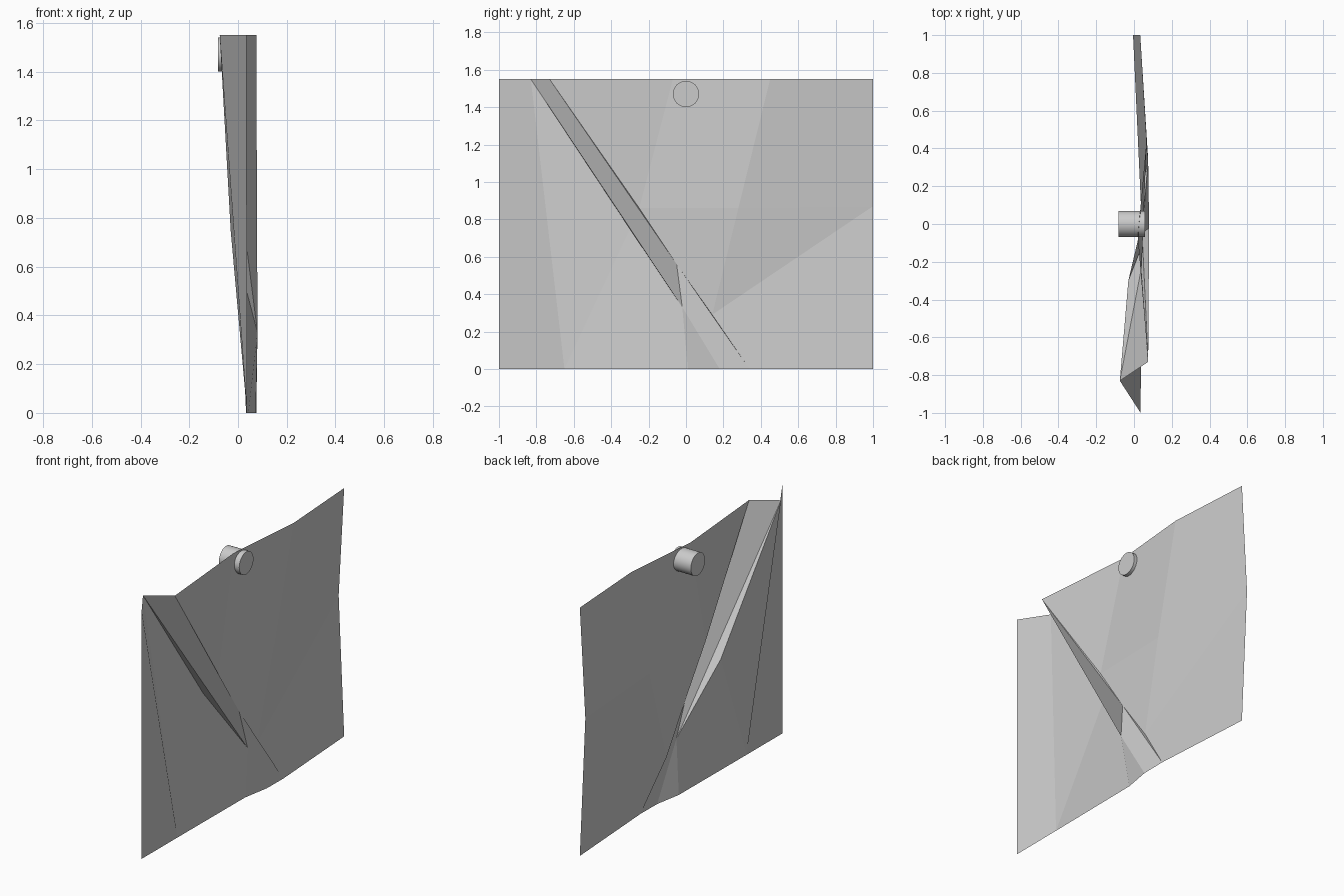
import bpy
import bmesh
import math
from mathutils import Matrix

default_cube = bpy.data.objects.get("Cube")
if default_cube:
    bpy.data.objects.remove(default_cube, do_unlink=True)


def make_material(name, colour):
    material = bpy.data.materials.new(name)
    material.use_nodes = True
    material.diffuse_color = colour
    material.node_tree.nodes["Principled BSDF"].inputs["Base Color"].default_value = colour
    return material


def finish_object(name, bm, material):
    mesh = bpy.data.meshes.new(name)
    bm.to_mesh(mesh)
    bm.free()
    mesh.materials.append(material)
    obj = bpy.data.objects.new(name, mesh)
    bpy.context.collection.objects.link(obj)
    return obj


grey = make_material("plain grey", (0.6, 0.6, 0.6, 1.0))

# Creased sheet: named fold points as bulge, distance along the sheet, height
top = 1.55
fold_points = {
    "front_bottom": (.035, -1, 0),
    "front_top": (.035, -1, top),
    "flap_foot": (.037, -.65, 0),
    "outer_fold_top": (-.075, -.83, top),
    "outer_fold_middle": (-.03, -.3, .748),
    "fold_tip": (.08, -.02, .33),
    "inner_fold_top": (.075, -.73, top),
    "inner_fold_middle": (.04, -.25, .86),
    "inner_fold_end": (.043, -.05, .56),
    "tip_foot": (.043, .01, 0),
    "ridge_foot": (.073, .18, 0),
    "crease_foot": (.075, .34, 0),
    "crease_middle": (.035, .14, .29),
    "valley_top": (.02, -.07, top),
    "crest_top": (.067, .45, top),
    "crest_middle": (.055, .28, .86),
    "back_bottom": (.033, 1, 0),
    "back_middle": (-.005, 1, .87),
    "back_top": (.033, 1, top),
}
facets = [
    # flap in front of the pleat
    "front_top front_bottom flap_foot outer_fold_top",
    "flap_foot outer_fold_middle outer_fold_top",
    "outer_fold_middle flap_foot tip_foot fold_tip",
    # pleat tapering to its tip, with the narrow tucks along its folds
    "inner_fold_top outer_fold_top fold_tip inner_fold_end",
    "outer_fold_top outer_fold_middle fold_tip",
    "inner_fold_top inner_fold_end inner_fold_middle",
    # crease below the tip
    "tip_foot ridge_foot fold_tip",
    "fold_tip ridge_foot crease_foot inner_fold_end",
    "inner_fold_end crease_foot crease_middle",
    # main panel
    "inner_fold_top inner_fold_middle valley_top",
    "inner_fold_middle crest_middle crest_top valley_top",
    "inner_fold_end crease_middle crest_middle inner_fold_middle",
    "crest_middle back_middle back_top crest_top",
    "crease_middle back_middle crest_middle",
    "crease_foot back_bottom back_middle crease_middle",
]
bm = bmesh.new()
corners = {name: bm.verts.new(point) for name, point in fold_points.items()}
for facet in facets:
    bm.faces.new([corners[name] for name in facet.split()])
finish_object("creased_sheet", bm, grey)

# Round pin pushed through the sheet near its top edge
bm = bmesh.new()
placement = Matrix.Translation((-.0125, 0, 1.47)) @ Matrix.Rotation(math.pi / 2, 4, "Y")
bmesh.ops.create_cone(bm, cap_ends=True, segments=48, radius1=.07, radius2=.07,
                      depth=.14, matrix=placement)
pin = finish_object("round_pin", bm, grey)
bpy.ops.object.select_all(action="DESELECT")
pin.select_set(True)
bpy.context.view_layer.objects.active = pin
bpy.ops.object.shade_smooth_by_angle(angle=math.radians(30))
